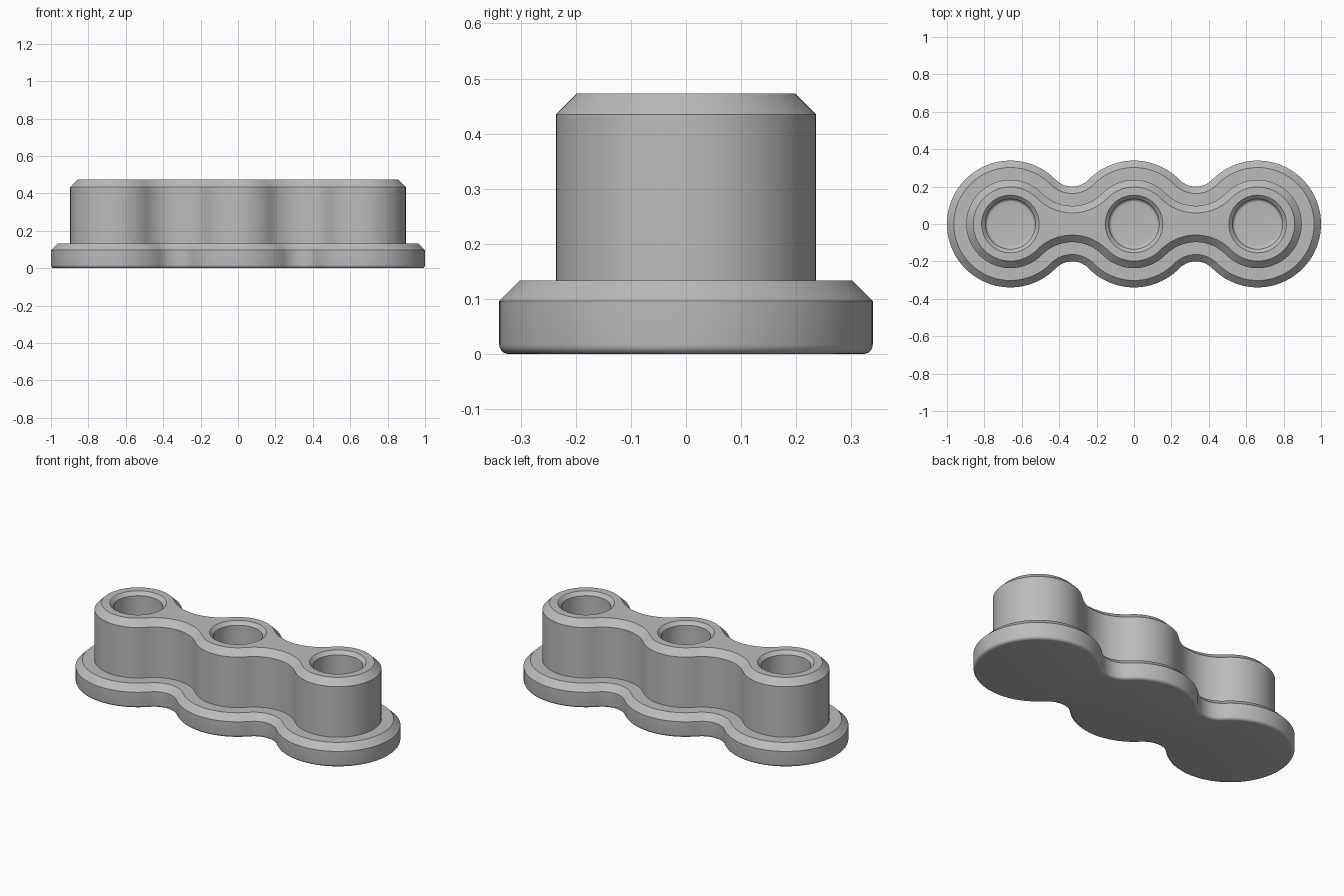
import bpy, bmesh
from math import sin, cos, pi, atan2

cube = bpy.data.objects.get("Cube")
if cube:
    bpy.data.objects.remove(cube)

PITCH = 0.661                # spacing of the three lobes
LOBE, NECK = 0.339, 0.123    # outer lobe radius and neck fillet radius
NECK_Y = 0.323               # centre of the neck fillets
A = atan2(NECK_Y, PITCH / 2) # angle of the tangent points


def arc(cx, cy, r, a0, a1, n):
    return [(cx + r * cos(a0 + (a1 - a0) * i / n),
             cy + r * sin(a0 + (a1 - a0) * i / n)) for i in range(n)]


def outline(inset):
    """Three lobes joined by filleted necks, offset inward."""
    R, r, h = LOBE - inset, NECK + inset, PITCH / 2
    pts = arc(PITCH, 0, R, A - pi, pi - A, 64)
    pts += arc(h, NECK_Y, r, -A, A - pi, 20)
    pts += arc(0, 0, R, A, pi - A, 24)
    pts += arc(-h, NECK_Y, r, -A, A - pi, 20)
    pts += arc(-PITCH, 0, R, A, 2 * pi - A, 64)
    pts += arc(-h, -NECK_Y, r, pi - A, A, 20)
    pts += arc(0, 0, R, pi + A, 2 * pi - A, 24)
    pts += arc(h, -NECK_Y, r, pi - A, A, 20)
    return pts


def skin(bm, rings):
    """Join successive rings of points with quads and return the vertex rings."""
    loops = [[bm.verts.new((x, y, z)) for x, y in pts] for pts, z in rings]
    for lo, hi in zip(loops, loops[1:]):
        for i in range(len(lo)):
            j = (i + 1) % len(lo)
            bm.faces.new((lo[i], lo[j], hi[j], hi[i]))
    return loops


def rounding(r, n=5):
    """Quarter-round steps as (inset, height) from the flat to the wall."""
    return [(r * (1 - sin(t)), r * (1 - cos(t)))
            for t in (pi / 2 * i / n for i in range(n + 1))]


bm = bmesh.new()

# Flange with rounded foot and chamfer, then the raised body with chamfered rim
profile = rounding(0.017) + [(0, 0.096), (0.037, 0.133), (0.103, 0.133),
                             (0.103, 0.435), (0.141, 0.473)]
loops = skin(bm, [(outline(d), z) for d, z in profile])
bm.faces.new(loops[0][::-1])
rims = [loops[-1]]

# Three blind sockets with rounded floor and chamfered mouth
FLOOR, BORE = 0.10, 0.134
socket = [(BORE - d, FLOOR + z) for d, z in rounding(0.017)]
socket += [(BORE, 0.453), (0.154, 0.473)]
for cx in (-PITCH, 0, PITCH):
    loops = skin(bm, [(arc(cx, 0, r, 0, 2 * pi, 64), z) for r, z in socket])
    bm.faces.new(loops[0])
    rims.append(loops[-1])

# Flat top between the outer rim and the socket mouths
edges = [bm.edges.get((ring[i - 1], ring[i])) for ring in rims for i in range(len(ring))]
bmesh.ops.triangle_fill(bm, edges=edges, use_beauty=True, normal=(0, 0, 1))
bmesh.ops.recalc_face_normals(bm, faces=bm.faces)

mesh = bpy.data.meshes.new("triple_socket_block")
bm.to_mesh(mesh)
bm.free()
block = bpy.data.objects.new("triple_socket_block", mesh)
bpy.context.collection.objects.link(block)

# Plain grey finish
GREY = (0.5, 0.5, 0.5, 1)
mat = bpy.data.materials.new("plain_grey")
mat.use_nodes = True
mat.diffuse_color = GREY
mat.node_tree.nodes["Principled BSDF"].inputs["Base Color"].default_value = GREY
mesh.materials.append(mat)

# Smooth curves, crisp chamfer edges
bpy.ops.object.select_all(action="DESELECT")
block.select_set(True)
bpy.context.view_layer.objects.active = block
bpy.ops.object.shade_smooth_by_angle(angle=pi / 6)
